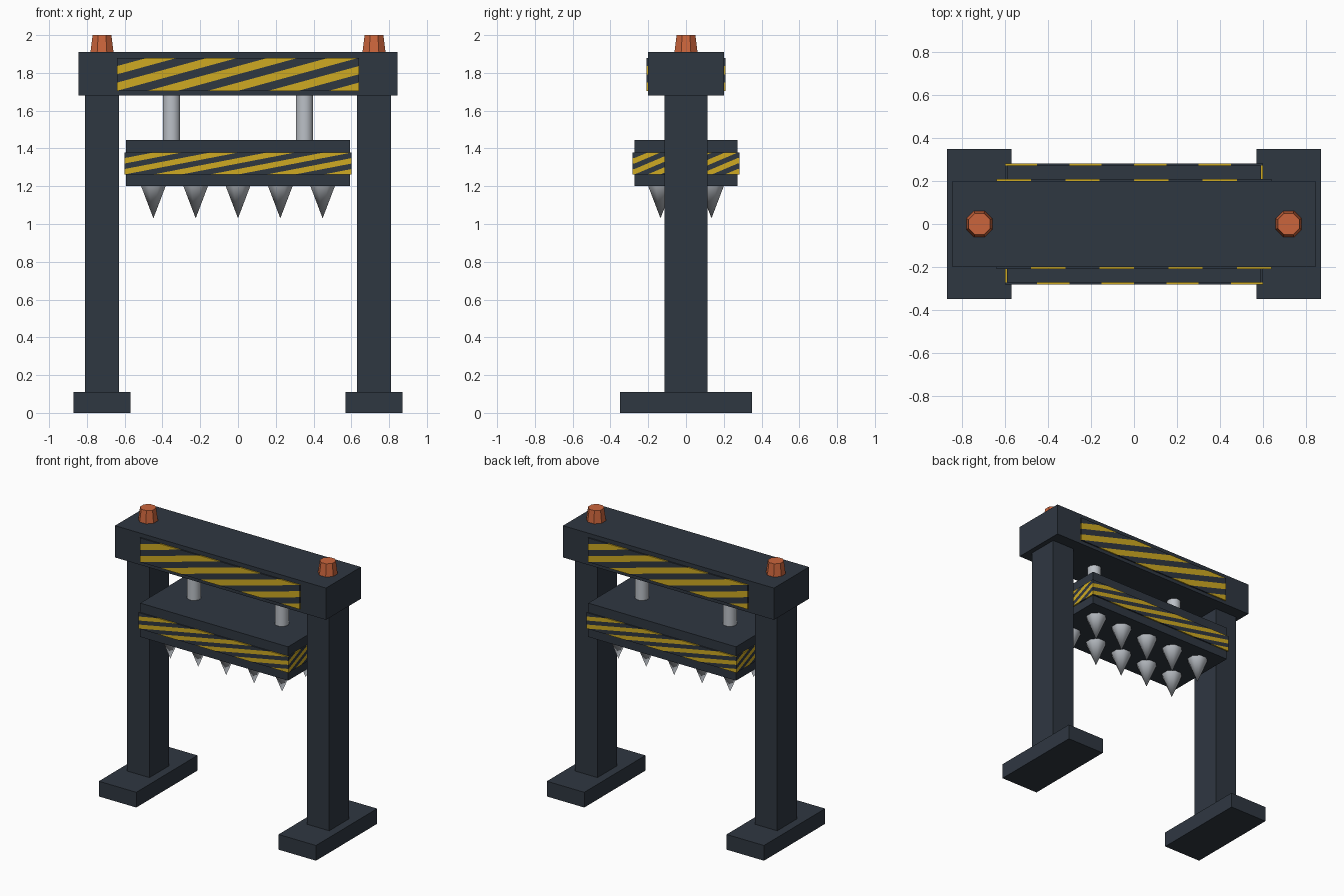
import bpy, bmesh, math
from mathutils import Matrix, Vector

if "Cube" in bpy.data.objects:
    bpy.data.objects.remove(bpy.data.objects["Cube"], do_unlink=True)


def material(name, rgb):
    mat = bpy.data.materials.new(name)
    mat.use_nodes = True
    mat.diffuse_color = (*rgb, 1)
    mat.node_tree.nodes["Principled BSDF"].inputs["Base Color"].default_value = (*rgb, 1)
    return mat


DARK = material("dark slate", (0.028, 0.038, 0.053))
YELLOW = material("warning yellow", (0.62, 0.40, 0.016))
ORANGE = material("lamp orange", (0.60, 0.13, 0.045))
STEEL = material("steel", (0.50, 0.53, 0.57))


def finish(bm, name, mats, matrix=Matrix()):
    mesh = bpy.data.meshes.new(name)
    bm.to_mesh(mesh)
    bm.free()
    for mat in mats:
        mesh.materials.append(mat)
    obj = bpy.data.objects.new(name, mesh)
    obj.matrix_world = matrix
    bpy.context.collection.objects.link(obj)
    return obj


def box(name, x, y, z0, z1, half_x, half_y):
    bm = bmesh.new()
    bmesh.ops.create_cube(bm, size=1)
    bmesh.ops.scale(bm, vec=(2 * half_x, 2 * half_y, z1 - z0), verts=bm.verts)
    bmesh.ops.translate(bm, vec=(x, y, (z0 + z1) / 2), verts=bm.verts)
    return finish(bm, name, [DARK])


def cone(name, x, y, z0, z1, r0, r1, sides, mat, smooth_angle=None):
    bm = bmesh.new()
    bmesh.ops.create_cone(bm, cap_ends=True, segments=sides, radius1=r0,
                          radius2=r1, depth=z1 - z0)
    bmesh.ops.remove_doubles(bm, verts=bm.verts, dist=0.0001)
    spin = Matrix.Rotation(math.pi / sides, 4, "Z")
    obj = finish(bm, name, [mat], Matrix.Translation((x, y, (z0 + z1) / 2)) @ spin)
    if smooth_angle:
        bpy.ops.object.select_all(action="DESELECT")
        obj.select_set(True)
        bpy.context.view_layer.objects.active = obj
        bpy.ops.object.shade_smooth_by_angle(angle=math.radians(smooth_angle))
    return obj


def hazard_plate(name, width, z0, z1, offset, angle):
    """Thin plate cut along slanted lines, facing outward at the given angle."""
    thick, height = 0.009, z1 - z0
    bm = bmesh.new()
    bmesh.ops.create_cube(bm, size=1)
    bmesh.ops.scale(bm, vec=(width, thick, height), verts=bm.verts)
    normal = Vector((4 / width, 0, -2 / height))
    for step in range(-3, 8):
        bmesh.ops.bisect_plane(
            bm, geom=bm.verts[:] + bm.edges[:] + bm.faces[:], dist=1e-6,
            plane_co=(width * (step / 8 - 0.5), 0, -height / 2), plane_no=normal)
    for face in bm.faces:
        c = face.calc_center_median()
        phase = 4 * (c.x / width + 0.5) - 2 * (c.z / height + 0.5)
        face.material_index = 1 if phase % 1 >= 0.5 else 0
    place = (Matrix.Rotation(angle, 4, "Z")
             @ Matrix.Translation((0, -offset - thick / 2, (z0 + z1) / 2)))
    return finish(bm, name, [DARK, YELLOW], place)


# Frame: feet, posts, lamps and piston rods on both sides
for side, label in ((1, "left"), (-1, "right")):
    box(f"{label}_foot", side * 0.72, 0, 0, 0.11, 0.15, 0.35)
    box(f"{label}_post", side * 0.72, 0, 0.11, 1.68, 0.09, 0.113)
    cone(f"{label}_lamp", side * 0.72, 0, 1.91, 2.0, 0.066, 0.054, 8, ORANGE)
    cone(f"{label}_piston", side * 0.352, 0, 1.44, 1.69, 0.047, 0.047, 12, STEEL, 40)

# Top beam and press head
box("top_beam", 0, 0, 1.68, 1.91, 0.845, 0.20)
box("press_head", 0, 0, 1.20, 1.445, 0.592, 0.273)

# Striped warning plates
for label, angle in (("front", 0), ("back", math.pi)):
    hazard_plate(f"{label}_beam_stripes", 1.28, 1.705, 1.88, 0.20, angle)
    hazard_plate(f"{label}_head_stripes", 1.202, 1.262, 1.378, 0.273, angle)
for label, angle in (("left", math.pi / 2), ("right", -math.pi / 2)):
    hazard_plate(f"{label}_head_stripes", 0.546, 1.262, 1.378, 0.592, angle)

# Two rows of spikes under the press head
for row, y in (("front", -0.135), ("back", 0.135)):
    for i in range(5):
        cone(f"{row}_spike_{i + 1}", (i - 2) * 0.224, y, 1.03, 1.20, 0, 0.07, 8, STEEL, 60)
